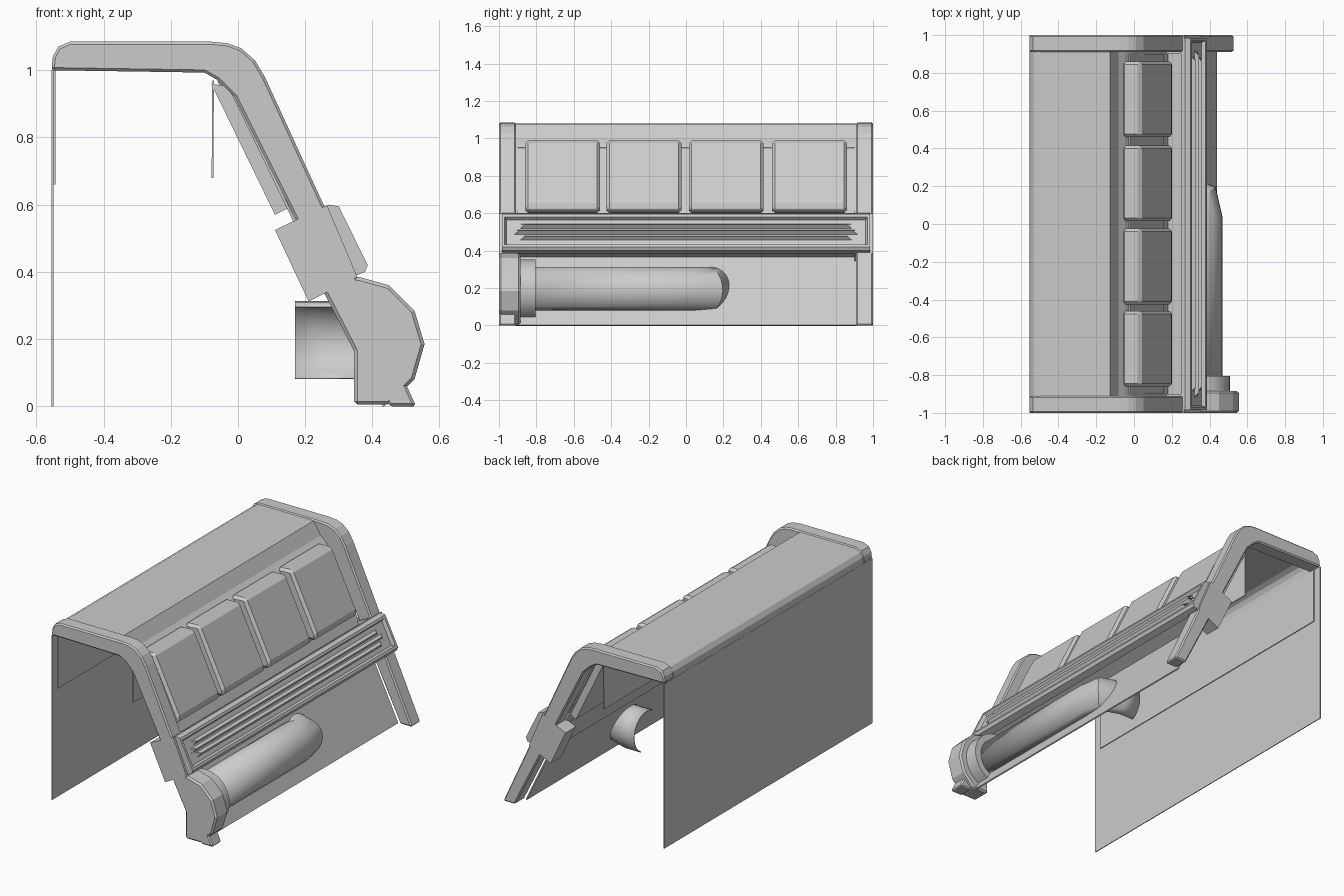
import bpy, bmesh
from math import cos, sin, radians
from mathutils import Vector

cube = bpy.data.objects.get("Cube")
if cube:
    bpy.data.objects.remove(cube, do_unlink=True)

grey = bpy.data.materials.new("plain grey")
grey.use_nodes = True
grey.diffuse_color = (0.6, 0.6, 0.6, 1)
grey.node_tree.nodes["Principled BSDF"].inputs["Base Color"].default_value = (0.6, 0.6, 0.6, 1)


def finish(name, bm, bevel=0.0, thick=0.0, smooth=False):
    bmesh.ops.recalc_face_normals(bm, faces=bm.faces)
    mesh = bpy.data.meshes.new(name)
    bm.to_mesh(mesh)
    bm.free()
    mesh.materials.append(grey)
    obj = bpy.data.objects.new(name, mesh)
    bpy.context.collection.objects.link(obj)
    if thick:
        mod = obj.modifiers.new("Thickness", 'SOLIDIFY')
        mod.thickness = thick
        mod.offset = 0
    if bevel:
        mod = obj.modifiers.new("Bevel", 'BEVEL')
        mod.width = bevel
        mod.segments = 1
        mod.limit_method = 'ANGLE'
        mod.angle_limit = radians(40)
    if smooth:
        bpy.ops.object.select_all(action='DESELECT')
        obj.select_set(True)
        bpy.context.view_layer.objects.active = obj
        bpy.ops.object.shade_smooth_by_angle(angle=radians(35))
    return obj


def prism_mesh(profile, y0, y1):
    """Closed x-z profile extruded along y."""
    bm = bmesh.new()
    face = bm.faces.new([bm.verts.new((x, y0, z)) for x, z in profile])
    ext = bmesh.ops.extrude_face_region(bm, geom=[face])
    moved = [v for v in ext["geom"] if isinstance(v, bmesh.types.BMVert)]
    bmesh.ops.translate(bm, verts=moved, vec=(0, y1 - y0, 0))
    bmesh.ops.recalc_face_normals(bm, faces=bm.faces)
    return bm


def prism(name, profile, y0, y1, bevel=0.0, smooth=False):
    return finish(name, prism_mesh(profile, y0, y1), bevel, 0, smooth)


def loft(name, rings, thick=0.0, smooth=False):
    """Open sheet through matching rows of points."""
    bm = bmesh.new()
    rows = [[bm.verts.new(p) for p in ring] for ring in rings]
    for a, b in zip(rows, rows[1:]):
        for i in range(len(a) - 1):
            bm.faces.new((a[i], a[i + 1], b[i + 1], b[i]))
    return finish(name, bm, 0, thick, smooth)


def sheet(name, path, half, thick):
    return loft(name, [[(x, y, z) for x, z in path] for y in (-half, half)], thick)


# End frames: roof corner, bend and sloping leg
outer = [(-0.555, 1.0), (-0.551, 1.04), (-0.535, 1.07), (-0.5, 1.085), (-0.08, 1.085),
         (-0.03, 1.08), (0.01, 1.065), (0.05, 1.03), (0.08, 0.98), (0.53, 0)]
inner = [(0.45, 0), (-0.01, 0.92), (-0.06, 0.97), (-0.1, 0.993)]
for name, y0, y1 in (("front_end_frame", -1, -0.91), ("back_end_frame", 0.91, 1)):
    prism(name, outer + inner, y0, y1, 0.008)

# Thin rear wall, its inside panel and the hanging plate
sheet("rear_wall", [(-0.552, 0), (-0.552, 1.0)], 1.0, 0.005)
sheet("rear_wall_inner_panel", [(-0.546, 0.66), (-0.546, 1.0)], 0.95, 0.005)
sheet("hanging_plate", [(-0.076, 0.68), (-0.074, 0.97)], 0.9, 0.005)

# Roof skin with step, running down into the sloping skin and lower skirt
sheet("roof_and_slope_skin",
      [(-0.55, 1.0), (-0.545, 1.035), (-0.53, 1.06), (-0.5, 1.075), (-0.13, 1.075),
       (-0.085, 1.0), (-0.05, 0.97), (-0.015, 0.93), (0.435, 0)], 0.912, 0.008)

# Backing slab and four raised panels on the slope
prism("panel_backing", [(-0.08, 0.96), (-0.02, 0.95), (0.16, 0.595), (0.11, 0.57)], -0.9, 0.9)
panel = [(-0.06, 0.965), (-0.065, 0.985), (0.035, 0.99), (0.205, 0.64), (0.195, 0.605), (0.13, 0.6)]
for i, y in enumerate((-0.66, -0.225, 0.215, 0.66)):
    prism("slope_panel_%d" % (i + 1), panel, y - 0.2, y + 0.2, 0.024)

# Belt rail with a sunk face
bm = prism_mesh([(0.25, 0.59), (0.27, 0.6), (0.30, 0.595), (0.386, 0.42), (0.378, 0.4), (0.34, 0.385)],
                -0.985, 0.985)
slope = Vector((0.9, 0, 0.44))
face = max((f for f in bm.faces if abs(f.normal.y) < 0.1), key=lambda f: f.normal.dot(slope))
bmesh.ops.inset_individual(bm, faces=[face], thickness=0.022)
bmesh.ops.inset_individual(bm, faces=[face], thickness=0.012, depth=-0.02)
finish("belt_rail", bm)

# Ridges in the sunk face, with pointed ends
top, low = Vector((0.30, 0.595)), Vector((0.386, 0.42))
along = (low - top).normalized()
out = Vector((-along.y, along.x))
for i, t in enumerate((0.32, 0.5, 0.68)):
    mid = top.lerp(low, t)
    tri = [mid - along * 0.014 - out * 0.022, mid + out * 0.001, mid + along * 0.014 - out * 0.022]
    half = 0.92 if i == 1 else 0.89
    rows = [[(p.x, s * (half - 0.03 * (k == 1)), p.y) for k, p in enumerate(tri)] for s in (-1, 1)]
    loft("belt_ridge_%d" % (i + 1), rows)

# Inner bar and end clamps
prism("belt_inner_bar", [(0.17, 0.53), (0.25, 0.57), (0.33, 0.4), (0.25, 0.36)], -0.92, 0.92)
clamp = [(0.11, 0.525), (0.265, 0.598), (0.355, 0.385), (0.21, 0.312)]
for name, y0, y1 in (("front_clamp", -1, -0.9), ("back_clamp", 0.9, 1)):
    prism(name, clamp, y0, y1)

# Large pipe cap and collar at the front end
prism("pipe_cap", [(0.245, 0.36), (0.33, 0.385), (0.36, 0.385), (0.45, 0.36), (0.525, 0.285),
                   (0.555, 0.185), (0.525, 0.08), (0.45, 0.005), (0.345, 0.005), (0.345, 0.165)],
      -1, -0.885, 0.01)
CX, CZ = 0.345, 0.19
arc = [radians(-63 + 15 * i) for i in range(13)]
prism("pipe_collar", [(CX + 0.163 * cos(a), CZ + 0.163 * sin(a)) for a in arc], -0.89, -0.805, 0, True)

# Half-round pipe that bends through the skirt
R = 0.12
stations = [(CX, -0.82, 0), (CX, 0.04, 0), (CX, 0.11, 45), (0.27, 0.135, 90), (0.17, 0.135, 90)]
rings = []
for x, y, turn in stations:
    t = radians(turn)
    rings.append([(x + R * cos(a) * cos(t), y + R * cos(a) * sin(t), CZ + R * sin(a)) for a in arc])
loft("bent_pipe", rings, 0.006, True)
